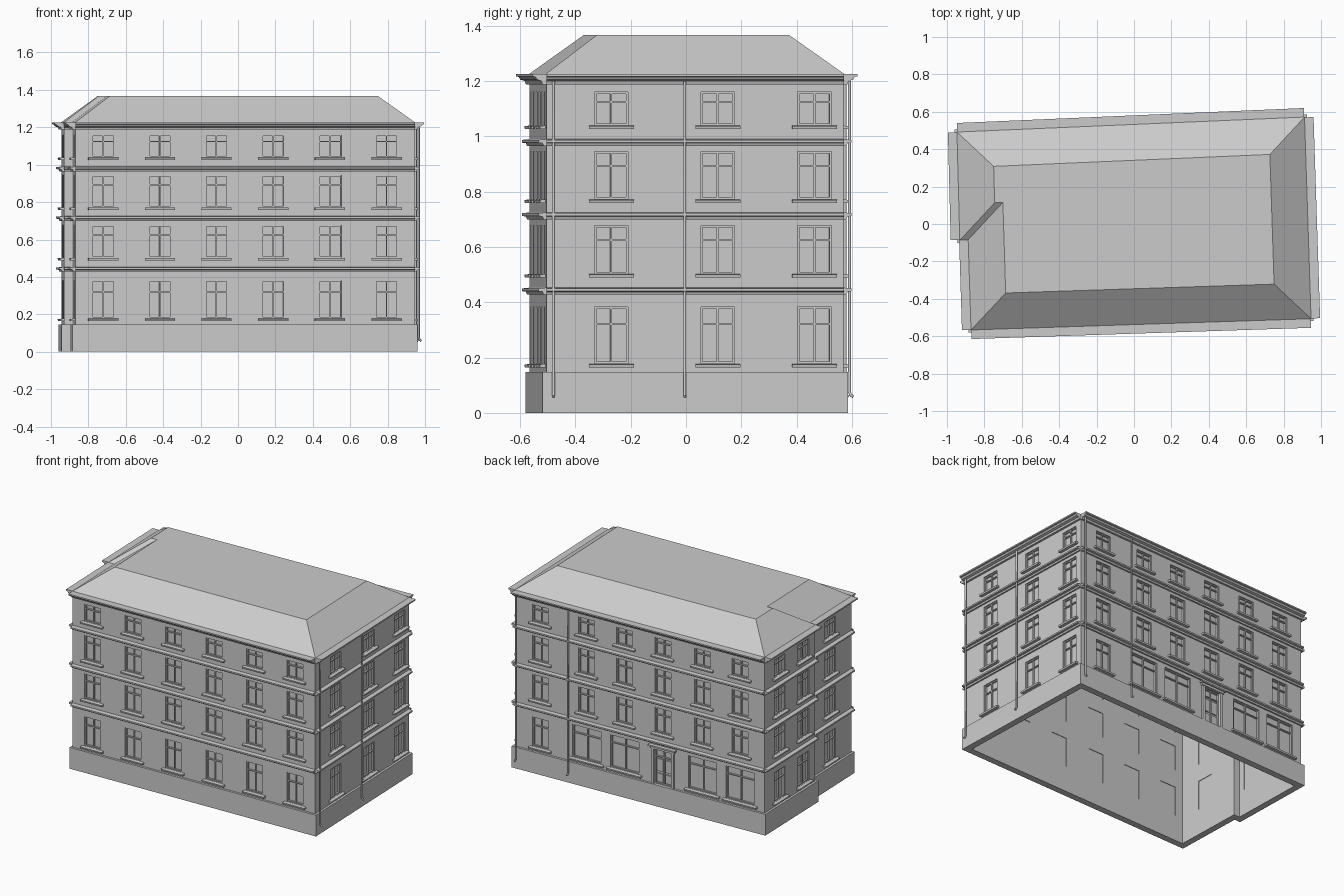
import bpy, bmesh
from mathutils import Vector, Matrix

if "Cube" in bpy.data.objects:
    bpy.data.objects.remove(bpy.data.objects["Cube"])

# Footprint, counter-clockwise: front, right, back, left, step, left recess
P = [Vector(p) for p in [(-.87, -.565), (.945, -.505), (.91, .57),
                         (-.945, .49), (-.93, -.085), (-.885, -.083)]]
FRONT, RIGHT, BACK, LEFT, STEP, RECESS = range(6)
N = len(P)


def direction(i):
    return (P[(i + 1) % N] - P[i % N]).normalized()


def length(i):
    return (P[(i + 1) % N] - P[i]).length


def point(i, u, v, z):
    """Wall coordinates: u along wall i, v outward, z up."""
    d = direction(i)
    q = P[i] + d * u + Vector((d.y, -d.x)) * v
    return Vector((q.x, q.y, z))


def offset(r):
    """Footprint mitred outward by r."""
    out = []
    for i in range(N):
        a, b = direction(i - 1), direction(i)
        na, nb = Vector((a.y, -a.x)), Vector((b.y, -b.x))
        out.append(P[i] + (na + nb) * (r / (1 + na.dot(nb))))
    return out


def finish(bm, name):
    bmesh.ops.recalc_face_normals(bm, faces=bm.faces)
    me = bpy.data.meshes.new(name)
    bm.to_mesh(me)
    bm.free()
    ob = bpy.data.objects.new(name, me)
    bpy.context.collection.objects.link(ob)
    return ob


def prism(bm, i, profile, u0, u1):
    """Extrude a (v, z) profile along wall i."""
    a = [bm.verts.new(point(i, u0, v, z)) for v, z in profile]
    b = [bm.verts.new(point(i, u1, v, z)) for v, z in profile]
    n = len(a)
    bm.faces.new(a)
    bm.faces.new(b[::-1])
    for k in range(n):
        m = (k + 1) % n
        bm.faces.new((a[k], b[k], b[m], a[m]))


def box(bm, i, u0, u1, v0, v1, z0, z1):
    prism(bm, i, [(v0, z0), (v1, z0), (v1, z1), (v0, z1)], u0, u1)


def ring(name, r_out, r_in, z0, z1):
    bm = bmesh.new()
    loops = [[bm.verts.new((p.x, p.y, z)) for p in offset(r)]
             for r, z in ((r_out, z0), (r_out, z1), (r_in, z1), (r_in, z0))]
    for k in range(4):
        a, b = loops[k], loops[(k + 1) % 4]
        for j in range(N):
            m = (j + 1) % N
            bm.faces.new((a[j], a[m], b[m], b[j]))
    return finish(bm, name)


walls = ring("walls", 0, -.03, 0, 1.225)
ring("plinth", .015, -.001, 0, .147)

cut, frames, glass, sills = (bmesh.new() for _ in range(4))


def opening(i, u, w, z0, z1, bars, transom, sill=True):
    """Recessed glazing with frame, upright bars and one transom."""
    a, b, t = u - w / 2, u + w / 2, .007
    box(cut, i, a, b, -.06, .03, z0, z1)
    box(glass, i, a, b, -.026, -.018, z0, z1)
    for s, e in ((a, a + t), (b - t, b)):
        box(frames, i, s, e, -.022, -.006, z0, z1)
    zt = z0 + (z1 - z0) * transom
    for s, e in ((z0, z0 + t), (z1 - t, z1), (zt - t / 2, zt + t / 2)):
        box(frames, i, a + t, b - t, -.022, -.007, s, e)
    for f in bars:
        c = a + w * f
        box(frames, i, c - t / 2, c + t / 2, -.022, -.008, z0 + t, z1 - t)
    if sill:
        prism(sills, i, [(-.01, z0 - .014), (.02, z0 - .014), (.022, z0 - .003),
                         (-.01, z0)], a - .02, b + .02)


# Window columns on each wall and the four storeys
FLOORS = [(.178, .382), (.503, .677), (.773, .945), (1.04, 1.16)]
L = length(BACK)
back_u = [L * t for t in (.103, .288, .44, .594, .752, .903)]
columns = {FRONT: [x + .87 for x in (-.72, -.417, -.115, .189, .492, .795)],
           RIGHT: [y + .505 for y in (-.27, .115, .465)],
           BACK: back_u,
           LEFT: [length(LEFT) * t for t in (.3, .77)],
           RECESS: [length(RECESS) * .5]}
for wall, us in columns.items():
    for f, (z0, z1) in enumerate(FLOORS):
        for k, u in enumerate(us):
            if wall == BACK and f == 0 and k > 0:
                continue
            opening(wall, u, .122, z0, z1, [.5], .7)

# Shop windows on the back ground floor
trim = bmesh.new()
for k in (1, 2, 4, 5):
    opening(BACK, back_u[k], .215, .178, .405, [.5], .75)

# Entrance: glazed top light, two leaves with panels, and a surround
u = back_u[3]
opening(BACK, u, .13, .147, .39, [.5], .78, sill=False)
for s in (-1, 1):
    c = u + s * .031
    box(trim, BACK, c - .022, c + .022, -.02, -.01, .16, .22)
    box(trim, BACK, c - .022, c + .022, -.02, -.01, .235, .32)
    box(trim, BACK, u + s * .065, u + s * .085, 0, .012, .147, .395)
box(trim, BACK, u - .09, u + .09, 0, .016, .392, .408)
box(trim, BACK, u - .1, u + .1, 0, .026, .408, .418)
finish(trim, "entrance_trim")
finish(frames, "window_frames")
finish(glass, "window_glass")
finish(sills, "window_sills")

# Cut the openings out of the walls
cutter = finish(cut, "opening_cutter")
cutter.hide_render = True
cutter.display_type = 'WIRE'
mod = walls.modifiers.new("openings", 'BOOLEAN')
mod.operation, mod.solver, mod.object = 'DIFFERENCE', 'EXACT', cutter
bpy.context.view_layer.objects.active = walls
bpy.ops.object.modifier_apply(modifier=mod.name)
bpy.data.objects.remove(cutter)

# String courses and eaves cornice, one straight run per wall
bm = bmesh.new()
for i in range(N):
    for z in (.45, .722, .987):
        prism(bm, i, [(0, z - .022), (.01, z - .022), (.014, z - .012),
                      (.028, z - .01), (.028, z), (0, z + .003)], 0, length(i))
    prism(bm, i, [(0, 1.188), (.014, 1.188), (.018, 1.2), (.034, 1.205),
                  (.04, 1.215), (.05, 1.217), (.05, 1.226), (0, 1.226)],
          0, length(i))
finish(bm, "cornices")

# Hipped roof with a flat top
bm = bmesh.new()
low = [bm.verts.new((p.x, p.y, 1.225)) for p in offset(.003)]
high = [bm.verts.new((p.x, p.y, 1.367)) for p in offset(-.19)]
for j in range(N):
    m = (j + 1) % N
    bm.faces.new((low[j], low[m], high[m], high[j]))
bm.faces.new(high)
finish(bm, "roof")

# Downpipes with a kicked-out foot
for n, (i, u) in enumerate([(RIGHT, .025), (RIGHT, .5), (BACK, .02), (BACK, L * .22)]):
    cu = bpy.data.curves.new("downpipe", 'CURVE')
    cu.dimensions, cu.bevel_depth, cu.bevel_resolution = '3D', .006, 1
    cu.use_fill_caps = True
    path = [(.022, 1.2), (.022, .075), (.027, .064), (.036, .058)]
    sp = cu.splines.new('POLY')
    sp.points.add(len(path) - 1)
    for pt, (v, z) in zip(sp.points, path):
        pt.co = (*point(i, u, v, z), 1)
    bpy.context.collection.objects.link(bpy.data.objects.new(f"downpipe_{n + 1}", cu))
